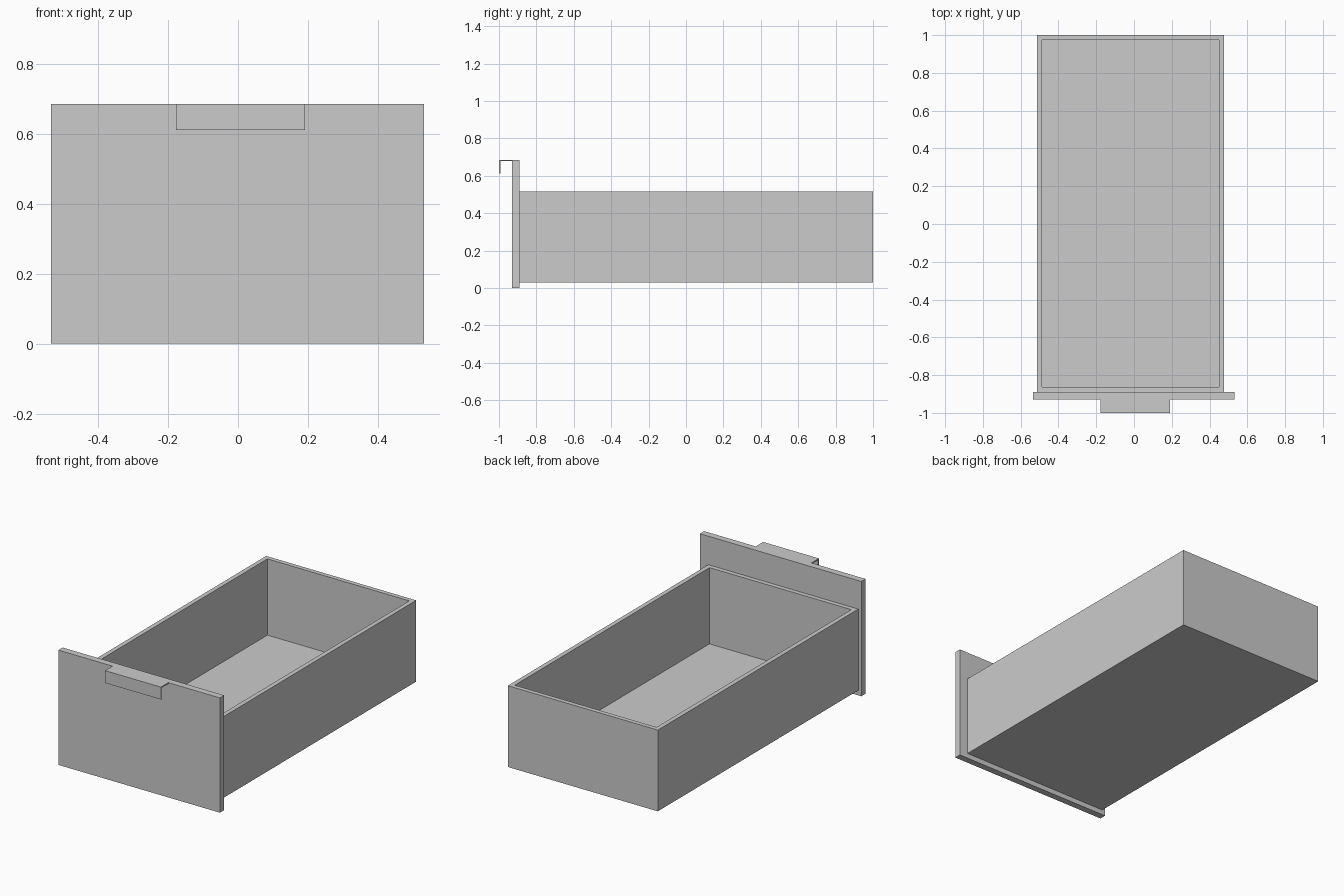
import bpy, bmesh

if "Cube" in bpy.data.objects:
    bpy.data.objects.remove(bpy.data.objects["Cube"])


def finish(name, bm):
    bmesh.ops.recalc_face_normals(bm, faces=bm.faces[:])
    mesh = bpy.data.meshes.new(name)
    bm.to_mesh(mesh)
    bm.free()
    obj = bpy.data.objects.new(name, mesh)
    bpy.context.collection.objects.link(obj)
    return obj


def extrude_profile(bm, points, x0, x1):
    """Extrude a closed (y, z) profile from x0 to x1."""
    face = bm.faces.new([bm.verts.new((x0, y, z)) for y, z in points])
    out = bmesh.ops.extrude_face_region(bm, geom=[face])["geom"]
    verts = [g for g in out if isinstance(g, bmesh.types.BMVert)]
    bmesh.ops.translate(bm, verts=verts, vec=(x1 - x0, 0, 0))


def rect(y0, y1, z0, z1):
    return [(y0, z0), (y1, z0), (y1, z1), (y0, z1)]


TOP = 0.685
FRONT, BACK = -0.93, -0.89   # front panel faces

# Open drawer box: inset the top, then sink the inside to the floor
bm = bmesh.new()
extrude_profile(bm, rect(BACK, 1.0, 0.03, 0.515), -0.514, 0.476)
bmesh.ops.recalc_face_normals(bm, faces=bm.faces[:])
top = max(bm.faces, key=lambda f: f.calc_center_median().z)
bmesh.ops.inset_region(bm, faces=[top], thickness=0.038)
for v in top.verts:
    v.co.z = 0.515
out = bmesh.ops.extrude_face_region(bm, geom=[top])["geom"]
for g in out:
    if isinstance(g, bmesh.types.BMVert):
        g.co.z = 0.06
if top.is_valid:
    bmesh.ops.delete(bm, geom=[top], context='FACES_ONLY')
finish("drawer_box", bm)

# Front panel
bm = bmesh.new()
extrude_profile(bm, rect(FRONT, BACK, 0.0, TOP), -0.534, 0.532)
finish("front_panel", bm)

# Thin folded pull: flat top with a lip hanging down
t = 0.007
bm = bmesh.new()
extrude_profile(bm, [(FRONT, TOP), (-1.0, TOP), (-1.0, 0.611), (-1.0 + t, 0.611),
                     (-1.0 + t, TOP - t), (FRONT, TOP - t)], -0.177, 0.191)
finish("pull_handle", bm)
